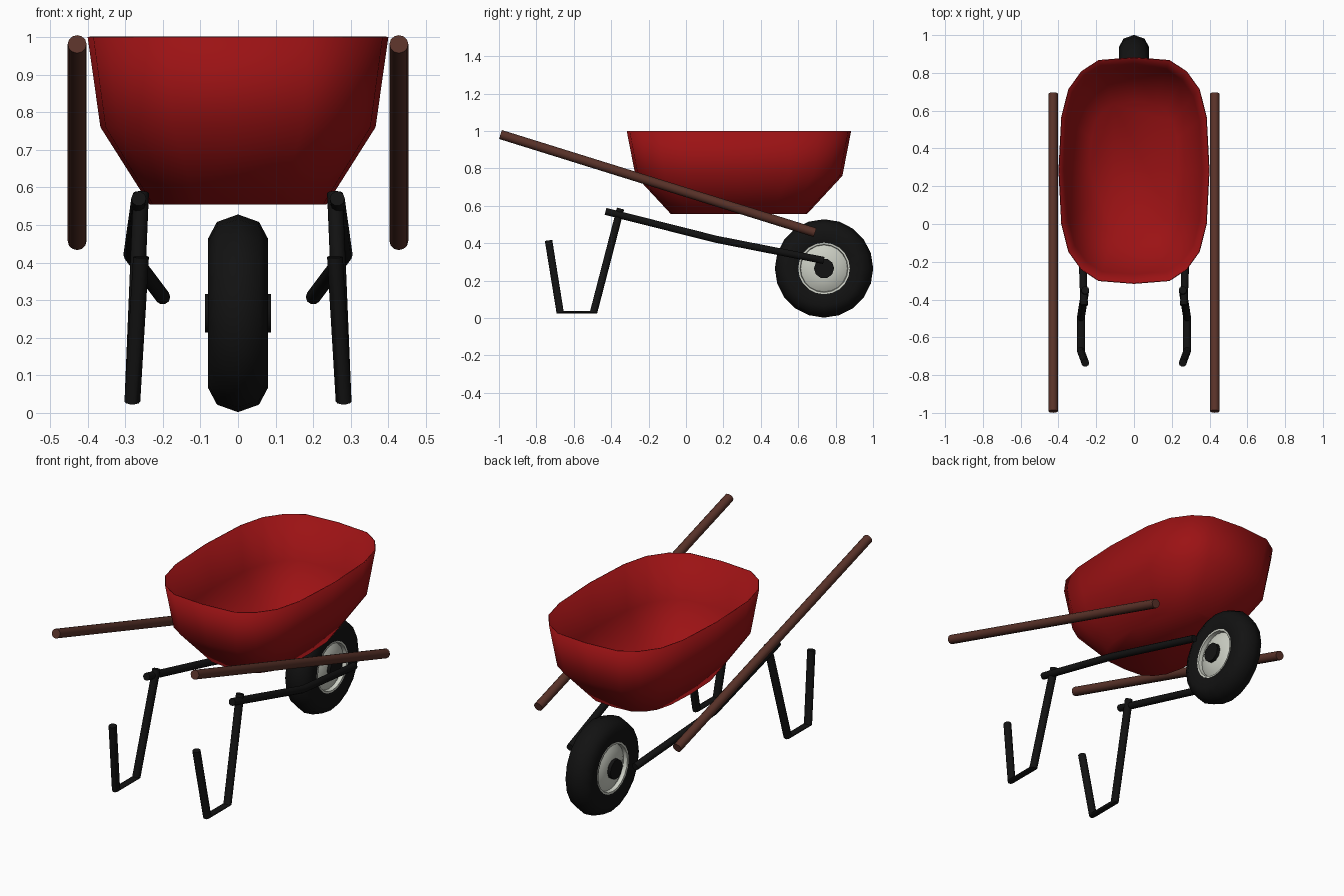
import bpy, bmesh, math
from mathutils import Vector

if "Cube" in bpy.data.objects:
    bpy.data.objects.remove(bpy.data.objects["Cube"])


def material(name, rgb):
    m = bpy.data.materials.new(name)
    m.diffuse_color = (*rgb, 1)
    m.use_nodes = True
    m.node_tree.nodes["Principled BSDF"].inputs["Base Color"].default_value = m.diffuse_color
    return m


RED = material("red paint", (0.33, 0.006, 0.007))
WOOD = material("brown wood", (0.10, 0.032, 0.022))
BLACK = material("black", (0.006, 0.006, 0.006))
SILVER = material("pale silver", (0.60, 0.62, 0.55))


def skin(name, rings, mat, cap_start=True, cap_end=True, angle=40):
    """Bridge a list of equal-length vertex rings into one object."""
    bm = bmesh.new()
    rows = [[bm.verts.new(p) for p in ring] for ring in rings]
    n = len(rows[0])
    for a, b in zip(rows, rows[1:]):
        for i in range(n):
            j = (i + 1) % n
            bm.faces.new((a[i], a[j], b[j], b[i]))
    if cap_start:
        bm.faces.new(rows[0][::-1])
    if cap_end:
        bm.faces.new(rows[-1])
    bmesh.ops.recalc_face_normals(bm, faces=bm.faces)
    me = bpy.data.meshes.new(name)
    bm.to_mesh(me)
    bm.free()
    me.materials.append(mat)
    ob = bpy.data.objects.new(name, me)
    bpy.context.collection.objects.link(ob)
    bpy.ops.object.select_all(action='DESELECT')
    ob.select_set(True)
    bpy.context.view_layer.objects.active = ob
    bpy.ops.object.shade_smooth_by_angle(angle=math.radians(angle))
    return ob


def tube(name, path, radius, mat, normals, sides=10):
    """Sweep a circle along a path; each ring is square to its given normal."""
    rings = []
    for p, nrm in zip(path, normals):
        n = Vector(nrm).normalized()
        v = n.cross(Vector((1, 0, 0))).normalized()
        u = v.cross(n)
        rings.append([Vector(p) + radius * (math.cos(a) * u + math.sin(a) * v)
                      for a in (math.tau * i / sides for i in range(sides))])
    return skin(name, rings, mat)


def lathe(name, profile, centre, mat, sides):
    """Revolve (radius, x) points about the x axis, closed by end caps."""
    rings = [[(x, centre[0] + r * math.cos(math.tau * i / sides),
               centre[1] + r * math.sin(math.tau * i / sides))
              for i in range(sides)] for r, x in profile]
    return skin(name, rings, mat, angle=50)


# tray: rounded outline, scaled down towards the floor
quarter = [(0.4, 0), (0.385, 0.285), (0.348, 0.43), (0.28, 0.525), (0.188, 0.585), (0, 0.6)]
half = quarter + [(-x, y) for x, y in quarter[-2::-1]]
outline = half + [(x, -y) for x, y in half[-2:0:-1]]
levels = [(0.555, 0.59, 0.605), (0.76, 0.915, 0.922), (1.0, 1.0, 1.0)]
tray = skin("tray", [[(x * sx, 0.283 + y * sy, z) for x, y in outline]
                     for z, sx, sy in levels], RED, cap_end=False, angle=62)
shell = tray.modifiers.new("thin wall", 'SOLIDIFY')
shell.thickness = 0.005
shell.offset = -1

# handles, frame tubes and legs on both sides
for s, side in ((1, "right"), (-1, "left")):
    a, b = Vector((s * 0.428, -0.992, 0.981)), Vector((s * 0.428, 0.69, 0.457))
    tube("handle_" + side, [a, b], 0.025, WOOD, [b - a] * 2, 12)

    tube("frame_tube_" + side,
         [(s * 0.264, -0.43, 0.570), (s * 0.285, 0.16, 0.421), (s * 0.2, 0.735, 0.308)],
         0.02, BLACK, [(0, 0.97, -0.24), (s * -0.06, 0.97, -0.22), (s * -0.12, 0.97, -0.19)])

    tube("leg_" + side,
         [(s * 0.258, -0.35, 0.585), (s * 0.281, -0.494, 0.03),
          (s * 0.281, -0.673, 0.03), (s * 0.258, -0.735, 0.415)],
         0.021, BLACK, [(0, -0.25, -0.97), (0, -0.36, -0.93), (0, -0.36, 0.93), (0, -0.15, 0.99)])

# wheel: tyre, dished rim and hub
axle = (0.738, 0.265)
tyre_side = [(0.137, 0.064), (0.198, 0.08), (0.243, 0.056)]
tyre_profile = [(r, -x) for r, x in tyre_side] + [(0.263, 0)] + tyre_side[::-1]
# inner wall closes the tyre ring
tyre = lathe("tyre", tyre_profile, axle, BLACK, 20)
rim_side = [(0.05, 0.07), (0.095, 0.062), (0.125, 0.045), (0.128, 0.066), (0.138, 0.067)]
lathe("rim", [(r, -x) for r, x in rim_side] + rim_side[::-1], axle, SILVER, 20)
# remove the tyre's end caps so the dished rim shows
bm = bmesh.new()
bm.from_mesh(tyre.data)
bmesh.ops.delete(bm, geom=[f for f in bm.faces if len(f.verts) > 4], context='FACES_ONLY')
bm.to_mesh(tyre.data)
bm.free()
lathe("hub", [(0.054, -0.088), (0.054, 0.088)], axle, BLACK, 10)
